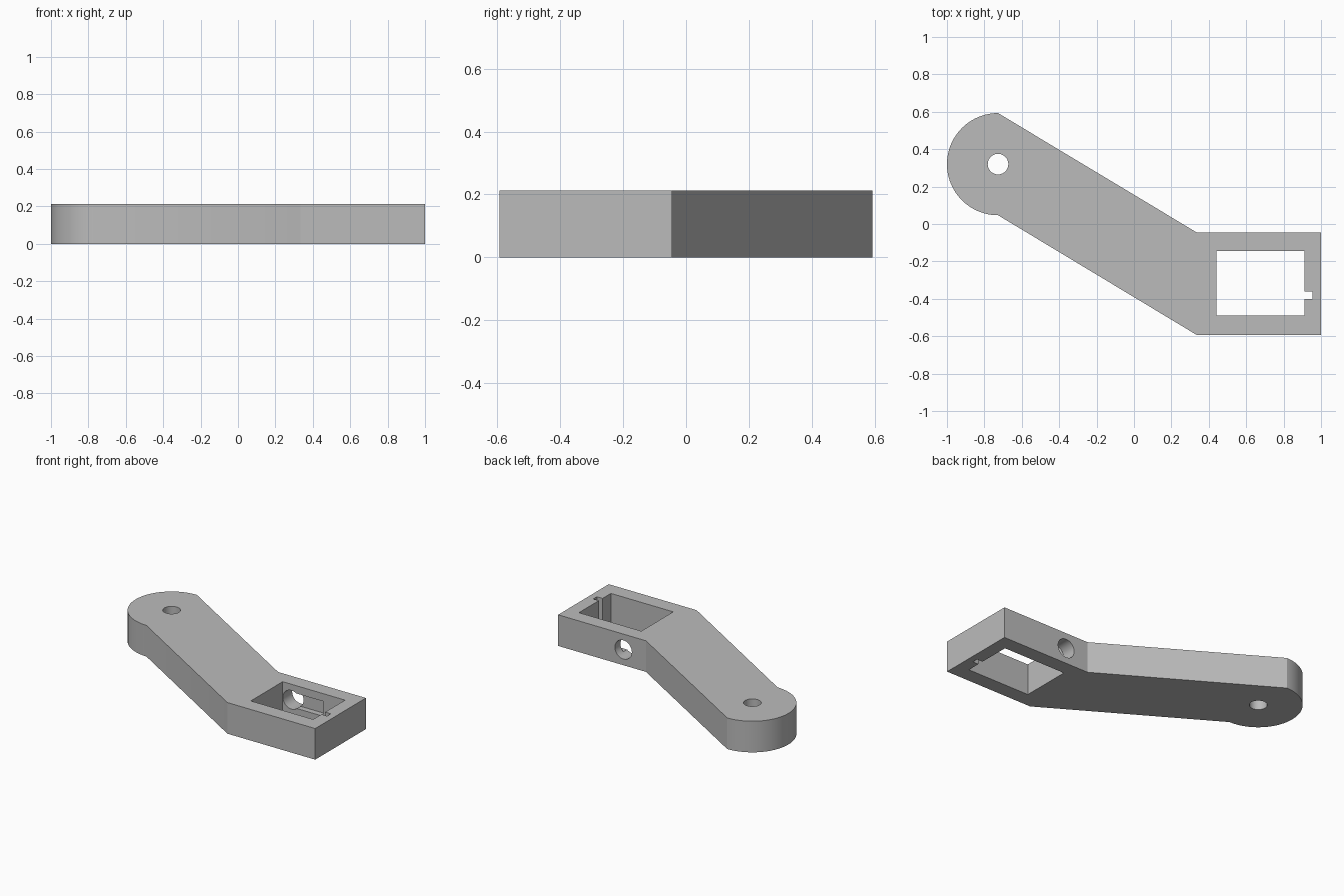
import bpy, bmesh
from math import pi, sin, cos

old = bpy.data.objects.get("Cube")
if old:
    bpy.data.objects.remove(old, do_unlink=True)

H = 0.213              # plate thickness
PIVOT = (-0.727, 0.32)  # centre of the rounded end
R = 0.273

grey = bpy.data.materials.new("plain_grey")
grey.use_nodes = True
colour = (0.5, 0.5, 0.5, 1)
grey.diffuse_color = colour
grey.node_tree.nodes["Principled BSDF"].inputs["Base Color"].default_value = colour


def prism(name, outline, z0, z1):
    """Extrude an xy outline from z0 to z1."""
    bm = bmesh.new()
    face = bm.faces.new([bm.verts.new((x, y, z0)) for x, y in outline])
    new = bmesh.ops.extrude_face_region(bm, geom=[face])["geom"]
    bmesh.ops.translate(bm, vec=(0, 0, z1 - z0),
                        verts=[v for v in new if isinstance(v, bmesh.types.BMVert)])
    bmesh.ops.recalc_face_normals(bm, faces=bm.faces)
    mesh = bpy.data.meshes.new(name)
    bm.to_mesh(mesh)
    bm.free()
    mesh.materials.append(grey)
    ob = bpy.data.objects.new(name, mesh)
    bpy.context.collection.objects.link(ob)
    return ob


def box(name, x0, x1, y0, y1, z0, z1):
    return prism(name, [(x0, y0), (x1, y0), (x1, y1), (x0, y1)], z0, z1)


def arc(cx, cy, r, a0, a1, n):
    return [(cx + r * cos(a0 + (a1 - a0) * i / n),
             cy + r * sin(a0 + (a1 - a0) * i / n)) for i in range(n + 1)]


# Bent arm with a half-round end
outline = arc(*PIVOT, R, pi / 2, 3 * pi / 2, 48)
outline += [(0.335, -0.593), (1, -0.593), (1, -0.045), (0.335, -0.045)]
arm = prism("bent_arm", outline, 0, H)

# Cutters: pivot hole, rectangular pocket, wire notch, cross hole, wall recess
pivot_hole = prism("pivot_hole_cutter", arc(*PIVOT, 0.055, 0, 2 * pi, 48)[:-1], -0.1, H + 0.1)
pocket = box("pocket_cutter", 0.44, 0.912, -0.49, -0.145, -0.1, H + 0.1)
notch = box("notch_cutter", 0.9, 0.955, -0.4, -0.36, -0.1, H + 0.1)
cross_hole = prism("cross_hole_cutter", arc(0, 0, 0.064, 0, 2 * pi, 48)[:-1], 0, 0.2)
cross_hole.rotation_euler.x = -pi / 2
cross_hole.location = (0.506, -0.2, H / 2)
recess = box("recess_cutter", 0.506, 0.745, -0.2, -0.105, 0.058, 0.16)

for cutter in (pocket, notch, pivot_hole, cross_hole, recess):
    cut = arm.modifiers.new(cutter.name, "BOOLEAN")
    cut.operation, cut.solver, cut.object = "DIFFERENCE", "EXACT", cutter
    bpy.context.view_layer.objects.active = arm
    bpy.ops.object.modifier_apply(modifier=cut.name)
    bpy.data.objects.remove(cutter, do_unlink=True)

# Smooth the round walls, keep the edges crisp
bpy.ops.object.select_all(action="DESELECT")
arm.select_set(True)
bpy.context.view_layer.objects.active = arm
bpy.ops.object.shade_smooth_by_angle(angle=pi / 6)
